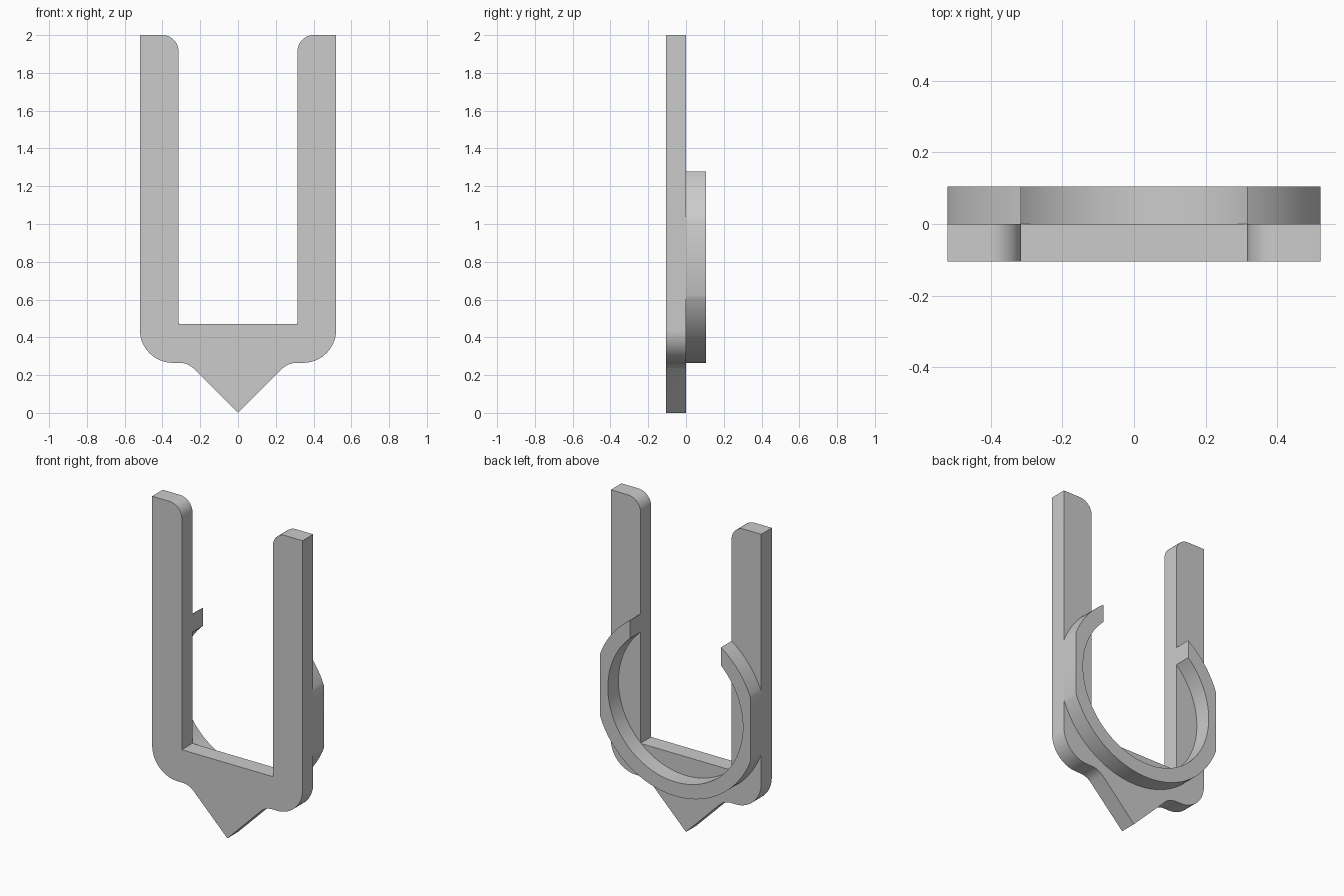
import bpy
import bmesh
import math
from mathutils import Vector

if "Cube" in bpy.data.objects:
    bpy.data.objects.remove(bpy.data.objects["Cube"], do_unlink=True)

grey = bpy.data.materials.new("plain grey")
grey.use_nodes = True
COLOUR = (0.6, 0.6, 0.6, 1)
grey.diffuse_color = COLOUR
grey.node_tree.nodes["Principled BSDF"].inputs["Base Color"].default_value = COLOUR

DEPTH = 0.105    # thickness of each layer
HALF = 0.52      # half of the overall width
GAP = 0.315      # half of the slot between the prongs


def fillet(before, corner, after, radius, steps=12):
    """Points of an arc rounding a corner of a profile."""
    c = Vector(corner)
    u = (Vector(before) - c).normalized()
    v = (Vector(after) - c).normalized()
    half = u.angle(v) / 2
    centre = c + (u + v).normalized() * radius / math.sin(half)
    start = c + u * radius / math.tan(half) - centre
    end = c + v * radius / math.tan(half) - centre
    return [tuple(centre + start.lerp(end, i / steps).normalized() * radius)
            for i in range(steps + 1)]


def arc(radius, start, end, steps):
    """Arc about the clip centre, angles measured from straight up."""
    angles = [start + (end - start) * i / steps for i in range(steps + 1)]
    return [(radius * math.sin(a), CENTRE_Z + radius * math.cos(a)) for a in angles]


def mirrored(points):
    return [(-x, z) for x, z in reversed(points)]


def extrude(name, profile, y0, y1):
    bm = bmesh.new()
    face = bm.faces.new([bm.verts.new((x, y0, z)) for x, z in profile])
    new = bmesh.ops.extrude_face_region(bm, geom=[face])["geom"]
    verts = [g for g in new if isinstance(g, bmesh.types.BMVert)]
    bmesh.ops.translate(bm, verts=verts, vec=(0, y1 - y0, 0))
    bmesh.ops.recalc_face_normals(bm, faces=bm.faces)
    mesh = bpy.data.meshes.new(name)
    bm.to_mesh(mesh)
    bm.free()
    mesh.materials.append(grey)
    obj = bpy.data.objects.new(name, mesh)
    bpy.context.collection.objects.link(obj)
    bpy.ops.object.select_all(action="DESELECT")
    obj.select_set(True)
    bpy.context.view_layer.objects.active = obj
    bpy.ops.object.shade_smooth_by_angle(angle=math.radians(30))


# Forked front plate: right half from the slot floor round to the pointed tip
FLOOR, BASE, TOP = 0.47, 0.265, 2.0
slot, inner_top, outer_top = (GAP, FLOOR), (GAP, TOP), (HALF, TOP)
outer_base, tip_root, tip = (HALF, BASE), (BASE, BASE), (0, 0)
half_plate = [slot]
half_plate += fillet(slot, inner_top, outer_top, 0.085)
half_plate += [outer_top]
half_plate += fillet(outer_top, outer_base, tip_root, 0.175)
half_plate += fillet(outer_base, tip_root, tip, 0.11)
extrude("forked_plate", half_plate + [tip] + mirrored(half_plate), -DEPTH, 0)

# Open ring clip on the back, with flattened sides and upright cut ends
CENTRE_Z, OUTER, INNER = 0.82, 0.556, 0.467
side = math.asin(HALF / OUTER)
outer = arc(OUTER, math.asin(GAP / OUTER), side, 16)
outer += arc(OUTER, math.pi - side, math.pi, 32)
inner = arc(INNER, math.pi, math.asin(GAP / INNER), 56)
outline = outer + mirrored(outer)[1:]
hollow = mirrored(inner) + inner[1:]
extrude("ring_clip", outline + hollow, 0, DEPTH)
